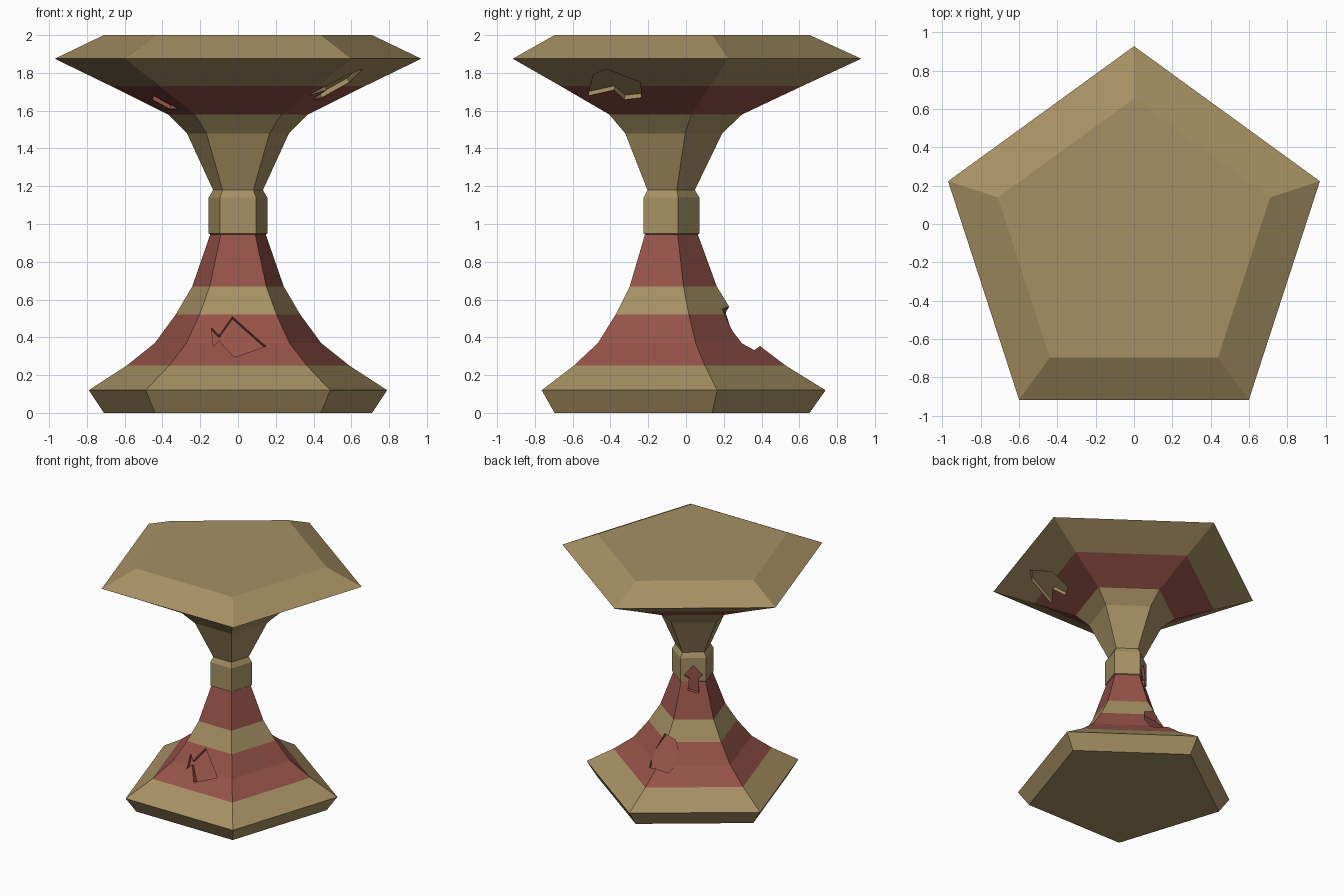
import bpy, bmesh, math
from mathutils import Vector

if "Cube" in bpy.data.objects:
    bpy.data.objects.remove(bpy.data.objects["Cube"])

CY = -0.092                      # pentagon axis sits slightly forward of the box centre
S72, C36 = math.sin(math.radians(72)), math.cos(math.radians(36))

# Half width and height of each ring, bottom to top
RINGS = [(0.71, 0), (0.79, 0.12), (0.59, 0.25), (0.44, 0.37), (0.33, 0.52),
         (0.242, 0.67), (0.147, 0.945), (0.155, 0.95), (0.155, 1.14), (0.132, 1.18),
         (0.27, 1.48), (0.37, 1.58), (0.672, 1.73), (0.97, 1.875), (0.71, 2.0)]
RED_BANDS = [(0.25, 0.52), (0.67, 0.945), (1.58, 1.73)]


def material(name, color):
    m = bpy.data.materials.new(name)
    m.diffuse_color = (*color, 1)
    m.use_nodes = True
    m.node_tree.nodes["Principled BSDF"].inputs["Base Color"].default_value = m.diffuse_color
    return m


MATS = [material("sandstone", (0.38, 0.28, 0.125)), material("red_paint", (0.30, 0.085, 0.065))]


def make_object(name, bm):
    bmesh.ops.recalc_face_normals(bm, faces=bm.faces)
    mesh = bpy.data.meshes.new(name)
    bm.to_mesh(mesh)
    bm.free()
    for m in MATS:
        mesh.materials.append(m)
    ob = bpy.data.objects.new(name, mesh)
    bpy.context.collection.objects.link(ob)
    return ob


def bridge(bm, a, b, mat):
    n = len(a)
    for i in range(n):
        f = bm.faces.new((a[i], a[(i + 1) % n], b[(i + 1) % n], b[i]))
        f.material_index = mat


# Five-sided pedestal body with painted bands
bm = bmesh.new()
loops = []
for w, z in RINGS:
    r = w / S72
    angles = [math.radians(90 + 72 * i) for i in range(5)]
    loops.append([bm.verts.new((r * math.cos(a), CY + r * math.sin(a), z)) for a in angles])
for i in range(len(RINGS) - 1):
    mid = (RINGS[i][1] + RINGS[i + 1][1]) / 2
    bridge(bm, loops[i], loops[i + 1], int(any(lo < mid < hi for lo, hi in RED_BANDS)))
bm.faces.new(loops[0])
bm.faces.new(loops[-1])
pedestal = make_object("pedestal", bm)


def radius_and_slope(z):
    for (w0, z0), (w1, z1) in zip(RINGS, RINGS[1:]):
        if z0 <= z <= z1:
            s = (w1 - w0) / (z1 - z0)
            return (w0 + s * (z - z0)) / S72, s / S72


def chip(name, angle, z0, depth, mat, outline, on_edge=False):
    """Cut a shallow chip; outline is (sideways, height) on the surface around z0."""
    a = math.radians(angle)
    out = Vector((math.cos(a), math.sin(a), 0))
    side = Vector((-math.sin(a), math.cos(a), 0))
    r, s = radius_and_slope(z0)
    k = 1 if on_edge else C36
    normal = (out - Vector((0, 0, s * k))).normalized()
    bm = bmesh.new()
    rows = []
    for off in (-depth, 0.12):
        rows.append([bm.verts.new(Vector((0, CY, z)) + out * k * (r + s * (z - z0))
                                  + side * u + normal * off) for u, z in outline])
    bridge(bm, rows[0], rows[1], mat)
    for row in rows:
        bm.faces.new(row).material_index = mat
    cutter = make_object(name, bm)
    mod = pedestal.modifiers.new(name, 'BOOLEAN')
    mod.operation, mod.solver, mod.object = 'DIFFERENCE', 'EXACT', cutter
    bpy.context.view_layer.objects.active = pedestal
    bpy.ops.object.modifier_apply(modifier=name)
    bpy.data.objects.remove(cutter)


# Weathering chips
chip("base_front_chip", -90, 0.40, 0.025, 1,
     [(-0.03, 0.51), (-0.10, 0.41), (-0.14, 0.45), (-0.13, 0.35), (-0.10, 0.385),
      (-0.02, 0.28), (0.15, 0.35)])
chip("base_back_edge_chip", 90, 0.45, 0.06, 1,
     [(-0.12, 0.43), (-0.08, 0.35), (0.09, 0.35), (0.12, 0.46), (0.05, 0.55), (-0.06, 0.57)], True)
chip("collar_chip", 126, 1.05, 0.02, 1,
     [(0, 1.08), (-0.07, 1.0), (-0.03, 0.97), (-0.04, 0.88), (0.04, 0.86), (0.04, 0.97), (0.07, 1.0)])
chip("top_right_chip", -18, 1.75, 0.025, 0,
     [(-0.20, 1.79), (-0.11, 1.82), (0.04, 1.75), (0, 1.67), (-0.10, 1.66), (-0.13, 1.71), (-0.29, 1.68)])
chip("top_left_chip", 198, 1.65, 0.02, 1,
     [(0.04, 1.68), (0.10, 1.61), (-0.05, 1.61), (-0.08, 1.66)])
